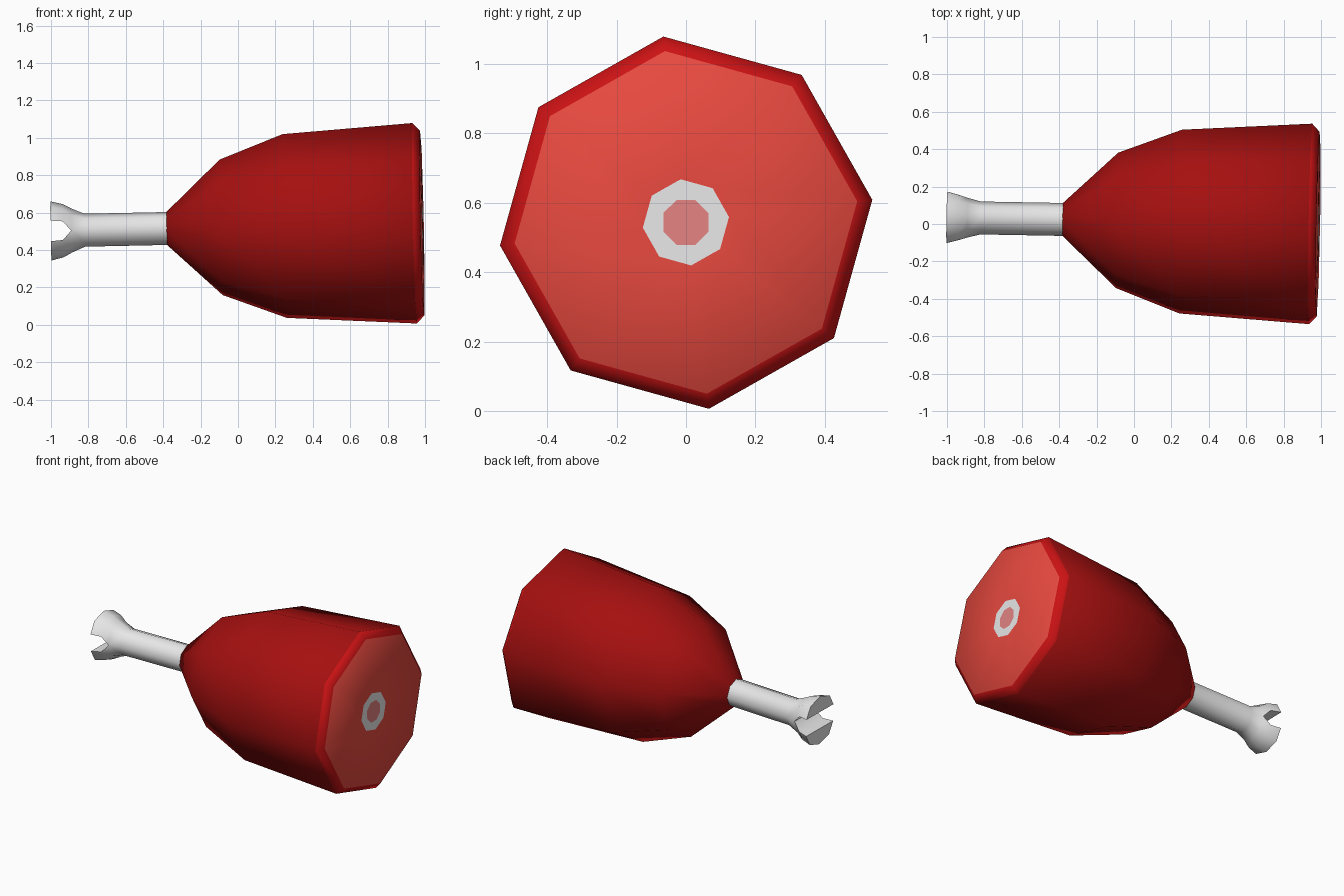
import bpy, bmesh, math
from mathutils import Matrix

if "Cube" in bpy.data.objects:
    bpy.data.objects.remove(bpy.data.objects["Cube"])

def material(name, rgb):
    m = bpy.data.materials.new(name)
    m.diffuse_color = (*rgb, 1)
    m.use_nodes = True
    m.node_tree.nodes["Principled BSDF"].inputs["Base Color"].default_value = m.diffuse_color
    return m

flesh = material("dark red flesh", (0.38, 0.005, 0.005))
rim = material("bright red rim", (0.6, 0.006, 0.007))
cut = material("light red cut", (0.84, 0.07, 0.052))
bone_white = material("bone white", (0.8, 0.8, 0.8))
marrow = material("marrow pink", (0.76, 0.225, 0.22))

# The whole leg leans slightly off the x axis
TILT = (Matrix.Translation((0, 0.0175, 0.523))
        @ Matrix.Rotation(-0.018, 4, 'Z') @ Matrix.Rotation(-0.021, 4, 'Y'))

def finish(name, bm, mats, angle):
    bmesh.ops.remove_doubles(bm, verts=bm.verts, dist=0.0005)
    bmesh.ops.recalc_face_normals(bm, faces=bm.faces)
    me = bpy.data.meshes.new(name)
    bm.to_mesh(me)
    bm.free()
    for m in mats:
        me.materials.append(m)
    ob = bpy.data.objects.new(name, me)
    bpy.context.collection.objects.link(ob)
    ob.matrix_world = TILT
    bpy.ops.object.select_all(action='DESELECT')
    ob.select_set(True)
    bpy.context.view_layer.objects.active = ob
    bpy.ops.object.shade_smooth_by_angle(angle=math.radians(angle))
    return ob

# Meat: eight-sided loft; each entry is x, radius, phase, colour of band before it
profile = [(-0.38, 0.09, 7, 0), (-0.09, 0.365, 7, 0), (0.25, 0.495, 7, 0),
           (0.945, 0.54, 7, 0), (0.985, 0.497, 7, 1), (0.988, 0.125, 7, 2),
           (0.988, 0.07, 22.5, 3)]
bm = bmesh.new()
rings = []
for x, r, phase, _ in profile:
    angles = [math.radians(phase + 45 * k) for k in range(8)]
    rings.append([bm.verts.new((x, r * math.cos(a), r * math.sin(a))) for a in angles])
for i in range(1, len(rings)):
    a, b = rings[i - 1], rings[i]
    for k in range(8):
        j = (k + 1) % 8
        bm.faces.new((a[k], a[j], b[j], b[k])).material_index = profile[i][3]
bm.faces.new(rings[0])
bm.faces.new(rings[-1]).material_index = 4
finish("meat", bm, [flesh, rim, cut, bone_white, marrow], 50)

# Bone: half-round sections mirrored up and down, parting into two knuckles
# each entry is x, half width, inner height, outer height
sections = [(-0.3, 0.088, 0, 0.088), (-0.82, 0.088, 0, 0.088), (-0.89, 0.106, 0, 0.118),
            (-0.935, 0.12, 0.05, 0.142), (-1.0, 0.137, 0.055, 0.158)]
bm = bmesh.new()
for side in (1, -1):
    rows = []
    for x, w, lo, hi in sections:
        rows.append([bm.verts.new((x, w * math.cos(k * math.pi / 4),
                                   side * (lo + (hi - lo) * math.sin(k * math.pi / 4))))
                     for k in range(5)])
    for i in range(len(rows) - 1):
        a, b = rows[i], rows[i + 1]
        for k in range(4):
            bm.faces.new((a[k], a[k + 1], b[k + 1], b[k]))
        if i >= 2:  # inner wall of the notch
            bm.faces.new((a[4], a[0], b[0], b[4]))
    bm.faces.new(rows[-1])
finish("bone", bm, [bone_white], 50)
